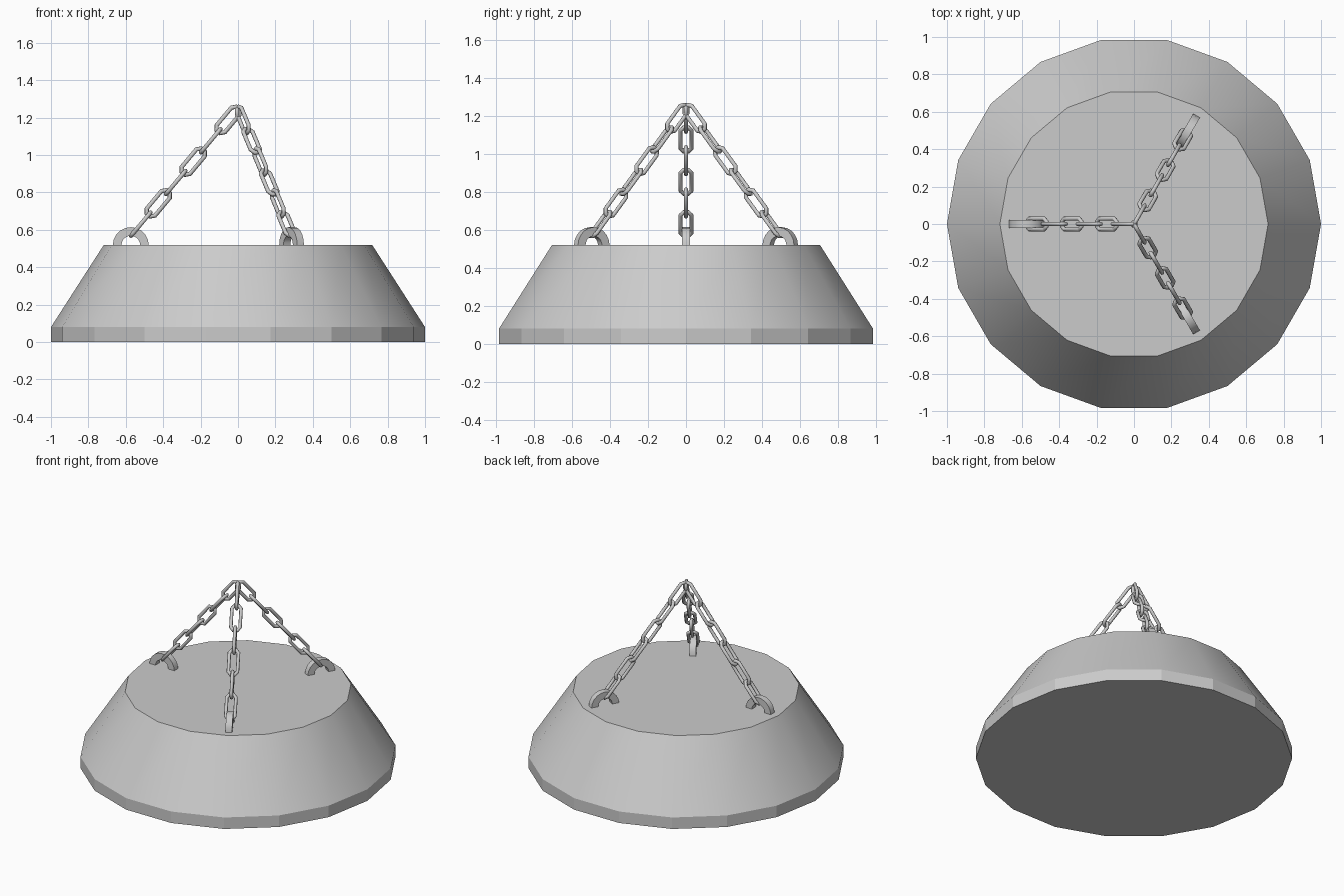
import bpy, bmesh, math
from mathutils import Vector, Matrix

if "Cube" in bpy.data.objects:
    bpy.data.objects.remove(bpy.data.objects["Cube"])


def make_object(name, bm):
    bmesh.ops.recalc_face_normals(bm, faces=bm.faces[:])
    me = bpy.data.meshes.new(name)
    bm.to_mesh(me)
    bm.free()
    ob = bpy.data.objects.new(name, me)
    bpy.context.collection.objects.link(ob)
    return ob


def skin(bm, loops, closed):
    """Bridge consecutive vertex loops with quads; cap the ends if open."""
    n, m = len(loops), len(loops[0])
    for i in range(n if closed else n - 1):
        a, b = loops[i], loops[(i + 1) % n]
        for j in range(m):
            k = (j + 1) % m
            bm.faces.new((a[j], a[k], b[k], b[j]))
    if not closed:
        bm.faces.new(loops[0])
        bm.faces.new(loops[-1])


# Weight body: 18-sided, short flat rim below a smooth tapered side
SIDES = 18
bm = bmesh.new()
loops = []
for r, z in ((1.0, 0), (1.0, 0.08), (0.717, 0.52)):
    loops.append([bm.verts.new((r * math.cos(2 * math.pi * i / SIDES),
                                r * math.sin(2 * math.pi * i / SIDES), z))
                  for i in range(SIDES)])
skin(bm, loops, False)
bm.normal_update()
body = make_object("body", bm)
for p in body.data.polygons:
    p.use_smooth = len(p.vertices) == 4 and p.center.z > 0.1


# Lifting eye: half ring of rectangular section, in the radial plane
def lifting_eye(name, turn):
    bm = bmesh.new()
    loops = []
    for i in range(11):
        a = math.pi * i / 10
        loops.append([bm.verts.new(turn @ Vector((0.573 + r * math.cos(a), y,
                                                  0.518 + r * math.sin(a))))
                      for r, y in ((0.05, -0.021), (0.096, -0.021),
                                   (0.096, 0.021), (0.05, 0.021))])
    skin(bm, loops, False)
    return make_object(name, bm)


# Chain link: chamfered oval path swept with a small round section
LINK_PATH = [(0.082, -0.012), (0.082, 0.012), (0.061, 0.029), (-0.061, 0.029),
             (-0.082, 0.012), (-0.082, -0.012), (-0.061, -0.029), (0.061, -0.029)]


def chain_link(bm, centre, along, side, wire=0.011, sect=8):
    normal = along.cross(side)
    n = len(LINK_PATH)
    pts = [Vector(p) for p in LINK_PATH]
    loops = []
    for i, p in enumerate(pts):
        t0 = (p - pts[i - 1]).normalized()
        t1 = (pts[(i + 1) % n] - p).normalized()
        t = (t0 + t1).normalized()
        out = Vector((t.y, -t.x)) / t.dot(t1)
        ring = []
        for s in range(sect):
            a = 2 * math.pi * s / sect
            q = p + out * wire * math.cos(a)
            ring.append(bm.verts.new(centre + along * q.x + side * q.y
                                     + normal * wire * math.sin(a)))
        loops.append(ring)
    skin(bm, loops, True)


def chain(name, turn):
    bm = bmesh.new()
    start, step = Vector((0.52, 0, 0.63)), Vector((-0.0935, 0, 0.1115))
    along = step.normalized()
    flat = Vector((0, 1, 0))
    for k in range(6):
        side = flat if k % 2 == 0 else along.cross(flat)
        chain_link(bm, turn @ (start + step * k), turn @ along, turn @ side)
    return make_object(name, bm)


# Three eyes and chains meeting at the top
parts = []
for i, deg in enumerate((60, 180, 300), 1):
    turn = Matrix.Rotation(math.radians(deg), 3, 'Z')
    parts += [lifting_eye(f"lifting_eye_{i}", turn), chain(f"chain_{i}", turn)]

for ob in parts:
    bpy.ops.object.select_all(action='DESELECT')
    ob.select_set(True)
    bpy.context.view_layer.objects.active = ob
    bpy.ops.object.shade_smooth_by_angle(angle=math.radians(50))
